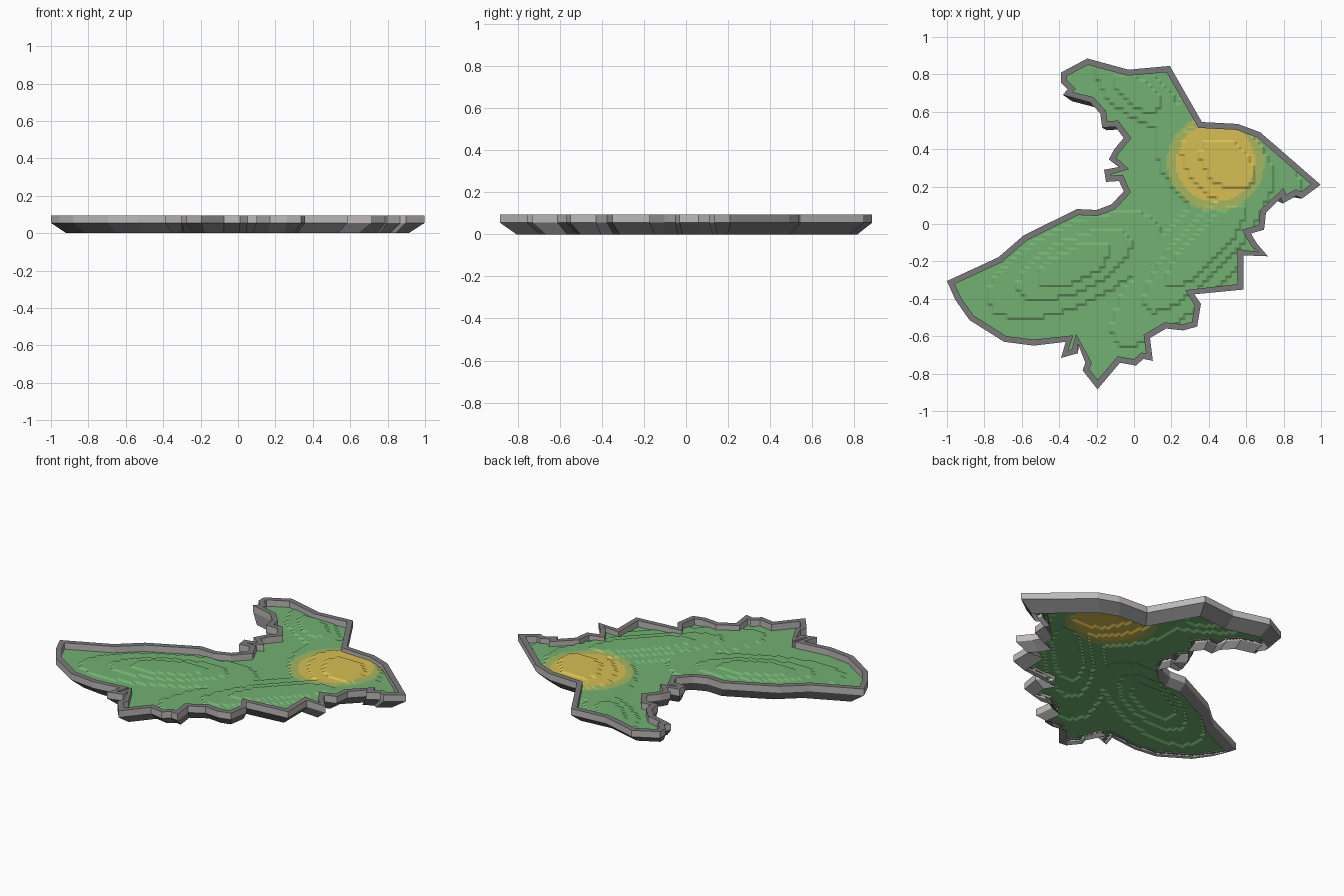
import bpy, math
from mathutils import Vector

if "Cube" in bpy.data.objects:
    bpy.data.objects.remove(bpy.data.objects["Cube"])


def material(name, rgb):
    m = bpy.data.materials.new(name)
    m.diffuse_color = (*rgb, 1)
    m.use_nodes = True
    m.node_tree.nodes["Principled BSDF"].inputs["Base Color"].default_value = m.diffuse_color
    return m


GREEN = material("grass green", (0.168, 0.44, 0.166))
YELLOW = material("sand yellow", (0.68, 0.52, 0.085))
OLIVE = material("olive rim", (0.37, 0.475, 0.12))
STONE = material("light stone", (0.51, 0.49, 0.48))
DARK = material("dark stone", (0.195, 0.195, 0.195))

# coastline seen from above, clockwise
COAST = [Vector(p) for p in (
    (-.25, .885), (-.03, .825), (.19, .845), (.36, .545), (.55, .535), (.67, .49),
    (.99, .21), (.89, .135), (.86, .15), (.79, .11), (.78, .14), (.70, .06),
    (.69, -.03), (.62, -.05), (.65, -.10), (.71, -.17), (.58, -.165), (.58, -.345),
    (.32, -.37), (.355, -.42), (.335, -.54), (.26, -.56), (.17, -.55), (.085, -.60),
    (.10, -.72), (.05, -.71), (.01, -.745), (-.075, -.73), (-.195, -.87), (-.275, -.77),
    (-.26, -.73), (-.30, -.63), (-.30, -.68), (-.39, -.705), (-.365, -.62), (-.535, -.64),
    (-.695, -.62), (-.88, -.505), (-.955, -.40), (-1, -.30), (-.725, -.175), (-.59, -.06),
    (-.305, .08), (-.20, .075), (-.12, .105), (-.055, .175), (-.08, .23), (-.15, .225),
    (-.16, .29), (-.08, .305), (-.135, .345), (-.105, .40), (-.055, .46), (-.10, .52),
    (-.17, .515), (-.18, .59), (-.235, .65), (-.38, .69), (-.355, .72), (-.39, .755),
    (-.39, .81))]
for p in COAST:
    p.x *= 1.008 if p.x > 0 else 1
    p.y *= 1.016 if p.y < 0 else 1
N = len(COAST)
TOP, LIP, INNER = 0.095, 0.055, 0.05


def inset(pts, d):
    """Move every corner inwards along its limited mitre."""
    out = []
    for i, p in enumerate(pts):
        a = (p - pts[i - 1]).normalized()
        b = (pts[(i + 1) % len(pts)] - p).normalized()
        na, nb = Vector((a.y, -a.x)), Vector((b.y, -b.x))
        n = (na + nb).normalized()
        out.append(p + n * d / max(n.dot(na), 0.6))
    return out


def inside(x, y, pts):
    hit = False
    for i, p in enumerate(pts):
        q = pts[i - 1]
        if (p.y > y) != (q.y > y) and x < (q.x - p.x) * (y - p.y) / (q.y - p.y) + p.x:
            hit = not hit
    return hit


def add_object(name, verts, faces, mats, idx):
    me = bpy.data.meshes.new(name)
    me.from_pydata(verts, [], faces)
    for m in mats:
        me.materials.append(m)
    for poly, k in zip(me.polygons, idx):
        poly.material_index = k
    me.update()
    ob = bpy.data.objects.new(name, me)
    bpy.context.collection.objects.link(ob)
    return ob


def strips(name, rings, mats, idx):
    """Join consecutive closed rings of (points, z) with quads."""
    verts = [(p.x, p.y, z) for pts, z in rings for p in pts]
    faces, ids = [], []
    for r in range(len(rings) - 1):
        for i in range(N):
            j = (i + 1) % N
            faces.append((r * N + i, r * N + j, (r + 1) * N + j, (r + 1) * N + i))
            ids.append(idx[r])
    return add_object(name, verts, faces, mats, ids)


# border wall: outer face, dark top, inner face
inner = inset(COAST, 0.032)
strips("border_wall", [(COAST, LIP), (COAST, TOP), (inner, TOP), (inner, INNER)],
       [STONE, DARK], [0, 1, 0])
# skirt tapering towards the ground
foot = inset([p * 0.94 for p in COAST], 0.016)
strips("tapered_skirt", [(foot, 0), (COAST, LIP)], [DARK], [0])

# terraced ground: rounded hills cut into level steps
HILLS = [(-.32, -.22, .36, .15, 25, .028), (.38, -.12, .50, .15, 47, .028),
         (.50, .32, .32, .22, -40, .026), (.02, .70, .20, .10, -35, .020)]
STEP = 0.008


def height(x, y):
    h = 0.0
    for cx, cy, a, b, ang, top in HILLS:
        c, s = math.cos(math.radians(ang)), math.sin(math.radians(ang))
        u, v = (x - cx) * c + (y - cy) * s, (y - cy) * c - (x - cx) * s
        h = max(h, top * math.exp(-(u / a) ** 2 - (v / b) ** 2))
    return 0.056 + STEP * round(h / STEP)


CELL = 0.0125
limit = inset(COAST, 0.012)
verts, faces, ids, index = [], [], [], {}


def corner(i, j):
    if (i, j) not in index:
        index[i, j] = len(verts)
        # heights are sampled on a grid twice as coarse for blocky contours
        verts.append((i * CELL, j * CELL,
                      height((i // 2 * 2 + .5) * CELL, (j // 2 * 2 + .5) * CELL)))
    return index[i, j]


for i in range(-80, 80):
    for j in range(-72, 72):
        x, y = (i + .5) * CELL, (j + .5) * CELL
        if inside(x, y, limit):
            faces.append([corner(i, j), corner(i + 1, j), corner(i + 1, j + 1), corner(i, j + 1)])
            r = math.hypot(x - .437, y - .33)
            ids.append(1 if r < .212 else 2 if r < .26 else 0)
add_object("terraced_ground", verts, faces, [GREEN, YELLOW, OLIVE], ids)
